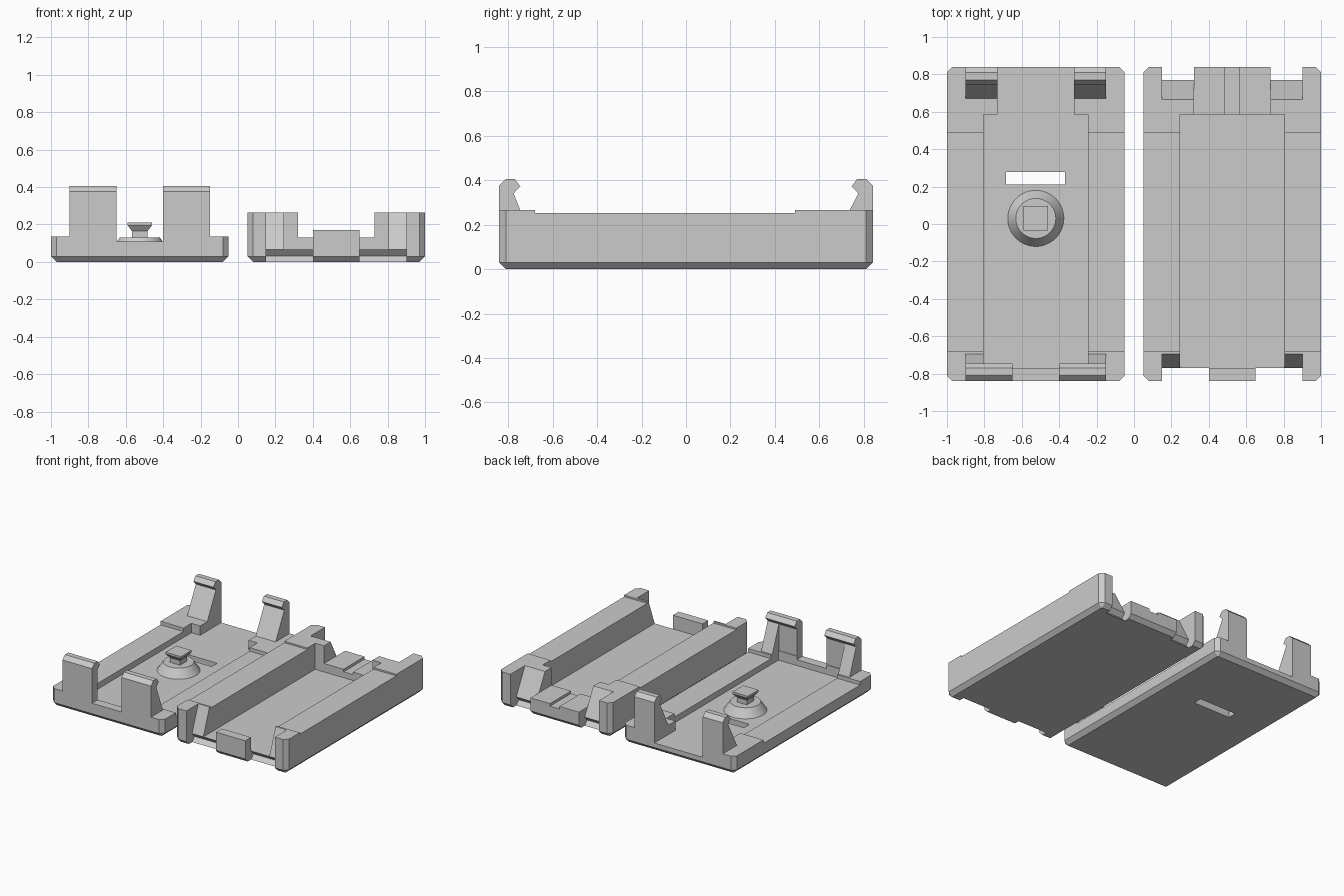
import bpy, bmesh

cube = bpy.data.objects.get("Cube")
if cube:
    bpy.data.objects.remove(cube, do_unlink=True)

grey = bpy.data.materials.new("plain grey")
grey.use_nodes = True
colour = (0.6, 0.6, 0.6, 1)
grey.diffuse_color = colour
grey.node_tree.nodes["Principled BSDF"].inputs["Base Color"].default_value = colour

W, L = 0.475, 0.84        # half width and half length of each half shell
SIDE, CHANNEL, FRONT, BACK = 0.375, 0.28, 0.125, 0.205
FLOOR = 0.065


def make(name, bm):
    bmesh.ops.remove_doubles(bm, verts=bm.verts, dist=1e-5)
    bmesh.ops.recalc_face_normals(bm, faces=bm.faces)
    mesh = bpy.data.meshes.new(name)
    bm.to_mesh(mesh)
    bm.free()
    mesh.materials.append(grey)
    ob = bpy.data.objects.new(name, mesh)
    bpy.context.collection.objects.link(ob)
    return ob


def loft(name, rings):
    bm = bmesh.new()
    loops = [[bm.verts.new(p) for p in ring] for ring in rings]
    n = len(loops[0])
    for a, b in zip(loops, loops[1:]):
        for i in range(n):
            j = (i + 1) % n
            bm.faces.new((a[i], a[j], b[j], b[i]))
    bm.faces.new(loops[0][::-1])
    bm.faces.new(loops[-1])
    return make(name, bm)


def box(x0, x1, y0, y1, z0, z1=0.6):
    plan = [(x0, y0), (x1, y0), (x1, y1), (x0, y1)]
    return loft("cutter", [[(x, y, z) for x, y in plan] for z in (z0, z1)])


def prism(x0, x1, profile, flip=1):
    """Extrude a (y, z) profile along x; flip mirrors it front to back."""
    return loft("profile", [[(x, flip * y, z) for y, z in profile] for x in (x0, x1)])


def combine(ob, tool, operation="DIFFERENCE"):
    tool.hide_render = True
    mod = ob.modifiers.new("combine", "BOOLEAN")
    mod.operation, mod.solver, mod.object = operation, "EXACT", tool
    bpy.context.view_layer.update()
    bpy.context.view_layer.objects.active = ob
    bpy.ops.object.modifier_apply(modifier=mod.name)
    bpy.data.objects.remove(tool, do_unlink=True)


def square(cx, cy, half, z):
    return [(cx + sx * half, cy + sy * half, z)
            for sx, sy in ((-1, -1), (1, -1), (1, 1), (-1, 1))]


def shell(name, cx, height, c=0.03):
    """Block with clipped vertical corners and a chamfered underside."""
    def ring(w, l, cut, z):
        pts = [(w, cut - l), (w, l - cut), (w - cut, l), (cut - w, l),
               (-w, l - cut), (-w, cut - l), (cut - w, -l), (w - cut, -l)]
        return [(cx + x, y, z) for x, y in pts]
    return loft(name, [ring(W - c, L - c, 0.002, 0), ring(W, L, c, c), ring(W, L, c, height)])


def spans(cx, inner, outer):
    return [(cx - outer, cx - inner), (cx + inner, cx + outer)]


# Tray: deep channel with pockets that receive the clips
tx = 0.525
tray = shell("tray", tx, 0.265)
combine(tray, box(tx - CHANNEL, tx + CHANNEL, -0.77, 0.585, FLOOR))
combine(tray, box(tx - 0.7, tx + 0.7, -0.68, 0.49, 0.253))


def pocket(slope):
    return [(-1, -0.1), (-0.77, -0.1), (-0.77, 0), (-0.74, 0.032),
            (-0.77, FLOOR), (-slope, 0.265), (-slope, 0.5), (-1, 0.5)]


for a, b in spans(tx, FRONT, SIDE):
    combine(tray, prism(a, b, pocket(0.695)))
for a, b in spans(tx, BACK, SIDE):
    combine(tray, prism(a, b, pocket(0.665), -1))
# Front tab, back platform and its groove
combine(tray, box(tx - FRONT, tx + FRONT, -1, -0.77, 0.17))
combine(tray, box(tx - BACK, tx + BACK, 0.58, 1, 0.13))
combine(tray, box(tx - 0.04, tx + 0.04, 0.58, 1, 0.11))

# Cover: shallow plate with low rails, a front lip and a slot
lx = -0.525
cover = shell("cover", lx, 0.137)
combine(cover, box(lx - CHANNEL, lx + CHANNEL, -0.77, 0.585, FLOOR))
combine(cover, box(lx - BACK, lx + BACK, 0.5, 1, FLOOR))
combine(cover, box(lx - FRONT, lx + FRONT, -1, -0.77, 0.11))
combine(cover, box(lx - 0.7, lx + 0.7, -0.68, 0.49, 0.11))
combine(cover, box(-0.685, -0.37, 0.21, 0.277, -0.1))


# Clips: barbed hooks with a sloped brace behind them
def hook(foot):
    return [(-L, 0.1), (-L, 0.375), (-0.81, 0.405), (-0.77, 0.405),
            (-0.745, 0.372), (-0.775, 0.34), (-foot, 0.137), (-foot, 0.1)]


for a, b in spans(lx, FRONT, SIDE):
    combine(cover, prism(a, b, hook(0.775)), "UNION")
for a, b in spans(lx, CHANNEL, SIDE):
    brace = [(-0.8, 0.1), (-0.8, 0.34), (-0.775, 0.34), (-0.695, 0.137), (-0.695, 0.1)]
    combine(cover, prism(a, b, brace), "UNION")
for a, b in spans(lx, BACK, SIDE):
    combine(cover, prism(a, b, hook(0.67), -1), "UNION")

# Button: round conical collar with a flared square stem
bx, by = -0.525, 0.03
bpy.ops.mesh.primitive_cone_add(vertices=48, radius1=0.15, radius2=0.107, depth=0.065,
                                location=(bx, by, FLOOR + 0.0325))
collar = bpy.context.object
collar.name = "button_collar"
collar.data.materials.append(grey)
bpy.ops.object.shade_smooth_by_angle()
stem = [(0.042, 0.12), (0.042, 0.165), (0.065, 0.195), (0.065, 0.21)]
loft("button_stem", [square(bx, by, h, z) for h, z in stem])
